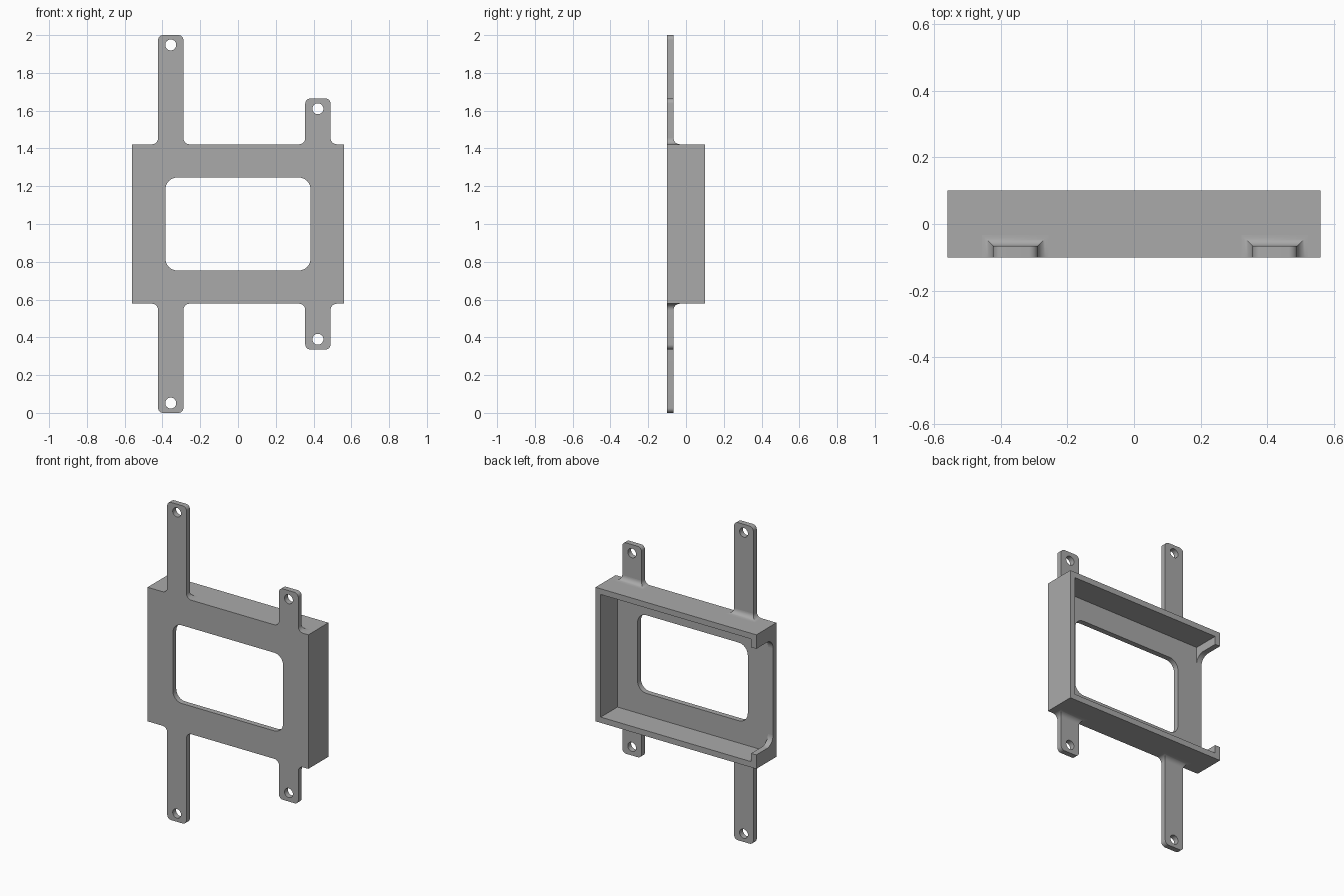
import bpy, bmesh
from math import sin, cos, pi, sqrt, radians
from mathutils import Vector

cube = bpy.data.objects.get("Cube")
if cube:
    bpy.data.objects.remove(cube, do_unlink=True)

grey = bpy.data.materials.new("plain grey")
grey.use_nodes = True
colour = (0.4, 0.4, 0.4, 1)
grey.diffuse_color = colour
grey.node_tree.nodes["Principled BSDF"].inputs["Base Color"].default_value = colour

MID = 1.0                  # height of the symmetry plane
W, H = 0.56, 0.422         # half width and half height of the tray
FRONT, BACK = -0.1, 0.1
WALL = 0.036
FLOOR = FRONT + 0.034      # inner face of the front plate
FILLET = 0.033


def rounded(corners, steps=8):
    """Outline from (u, v, radius) corners, each rounded by its radius."""
    pts = []
    for i, (u, v, r) in enumerate(corners):
        p = Vector((u, v))
        a = (Vector(corners[i - 1][:2]) - p).normalized()
        b = (Vector(corners[(i + 1) % len(corners)][:2]) - p).normalized()
        if r == 0:
            pts.append(p)
            continue
        centre = p + (a + b) * r          # all corners are square
        for k in range(steps + 1):
            t = k / steps * pi / 2
            pts.append(centre - b * r * cos(t) - a * r * sin(t))
    return pts


def rectangle(u0, u1, v0, v1, r=0):
    return rounded([(u0, v0, r), (u1, v0, r), (u1, v1, r), (u0, v1, r)])


def prism(bm, loops, place, d0, d1):
    """Fill the loops (later ones are holes) and extrude from d0 to d1."""
    edges = []
    for loop in loops:
        vs = [bm.verts.new(place(p.x, p.y, d0)) for p in loop]
        edges += [bm.edges.new((vs[i - 1], vs[i])) for i in range(len(vs))]
    fill = bmesh.ops.triangle_fill(bm, edges=edges, use_beauty=True)["geom"]
    faces = [g for g in fill if isinstance(g, bmesh.types.BMFace)]
    out = bmesh.ops.extrude_face_region(bm, geom=faces, use_keep_orig=True)["geom"]
    shift = Vector(place(0, 0, d1)) - Vector(place(0, 0, d0))
    bmesh.ops.translate(bm, vec=shift,
                        verts=[g for g in out if isinstance(g, bmesh.types.BMVert)])


def finish(name, bm):
    bmesh.ops.recalc_face_normals(bm, faces=bm.faces[:])
    mesh = bpy.data.meshes.new(name)
    bm.to_mesh(mesh)
    bm.free()
    mesh.materials.append(grey)
    ob = bpy.data.objects.new(name, mesh)
    bpy.context.collection.objects.link(ob)
    return ob


def smooth(ob):
    bpy.ops.object.select_all(action="DESELECT")
    ob.select_set(True)
    bpy.context.view_layer.objects.active = ob
    bpy.ops.object.shade_smooth_by_angle(angle=radians(30))


def along_y(u, v, d):
    return (u, d, MID + v)


def along_x(u, v, d):
    return (d, u, MID + v)


# Front plate with its rounded window
bm = bmesh.new()
prism(bm, [rectangle(-W, W, -H, H), rectangle(-0.384, 0.384, -0.246, 0.246, 0.062)],
      along_y, FRONT, FLOOR)
smooth(finish("front_plate", bm))

# Rim walls on three sides, open on the right
bm = bmesh.new()
w, h = W - WALL, H - WALL
rim = [(-W, -H), (W, -H), (W, H), (-W, H), (-W, h), (w, h), (w, -h), (-W, -h)]
prism(bm, [[Vector(p) for p in rim]], along_y, FLOOR, BACK)
smooth(finish("rim_walls", bm))

# Short lips at the open end, curving into the plate
for s, side in ((1, "upper"), (-1, "lower")):
    lip, r = h - 0.052, 0.06
    outline = [Vector((FLOOR, s * h)), Vector((BACK, s * h)), Vector((BACK, s * lip))]
    for k in range(11):
        t = k / 10 * pi / 2
        outline.append(Vector((FLOOR + r * (1 - sin(t)), s * (lip - r * (1 - cos(t))))))
    bm = bmesh.new()
    prism(bm, [outline], along_x, -W, -W + WALL)
    smooth(finish(side + "_lip", bm))


def tab(name, x, s, end, hole_z):
    """Mounting tab: drilled strip on a root that flares into the tray."""
    half, r = 0.067, 0.026
    bm = bmesh.new()
    # Strip with rounded end and screw hole
    strip = rounded([(x - half, s * (H + FILLET), 0), (x + half, s * (H + FILLET), 0),
                     (x + half, s * end, r), (x - half, s * end, r)])
    hole = [Vector((x + 0.029 * cos(k * pi / 16), s * hole_z + 0.029 * sin(k * pi / 16)))
            for k in range(32)]
    prism(bm, [strip, hole], along_y, FRONT, FLOOR)
    # Root filleted on both sides and at the back
    rings = []
    for k in range(9):
        t = k / 8 * pi / 2
        flare, z = FILLET * (1 - sin(t)), s * (H + FILLET * (1 - cos(t)))
        a, b, c = x - half - flare, x + half + flare, FLOOR + flare
        rings.append([bm.verts.new(along_y(u, z, y)) for u, y in
                      ((a, FRONT), (b, FRONT), (b, c), (a, c))])
    for lo, hi in zip(rings, rings[1:]):
        for i in range(4):
            bm.faces.new((lo[i - 1], lo[i], hi[i], hi[i - 1]))
    bmesh.ops.remove_doubles(bm, verts=bm.verts[:], dist=0.0001)
    smooth(finish(name, bm))


for s, level in ((1, "upper"), (-1, "lower")):
    tab(level + "_long_tab", -0.356, s, 1.0, 0.948)
    tab(level + "_short_tab", 0.423, s, 0.664, 0.61)
